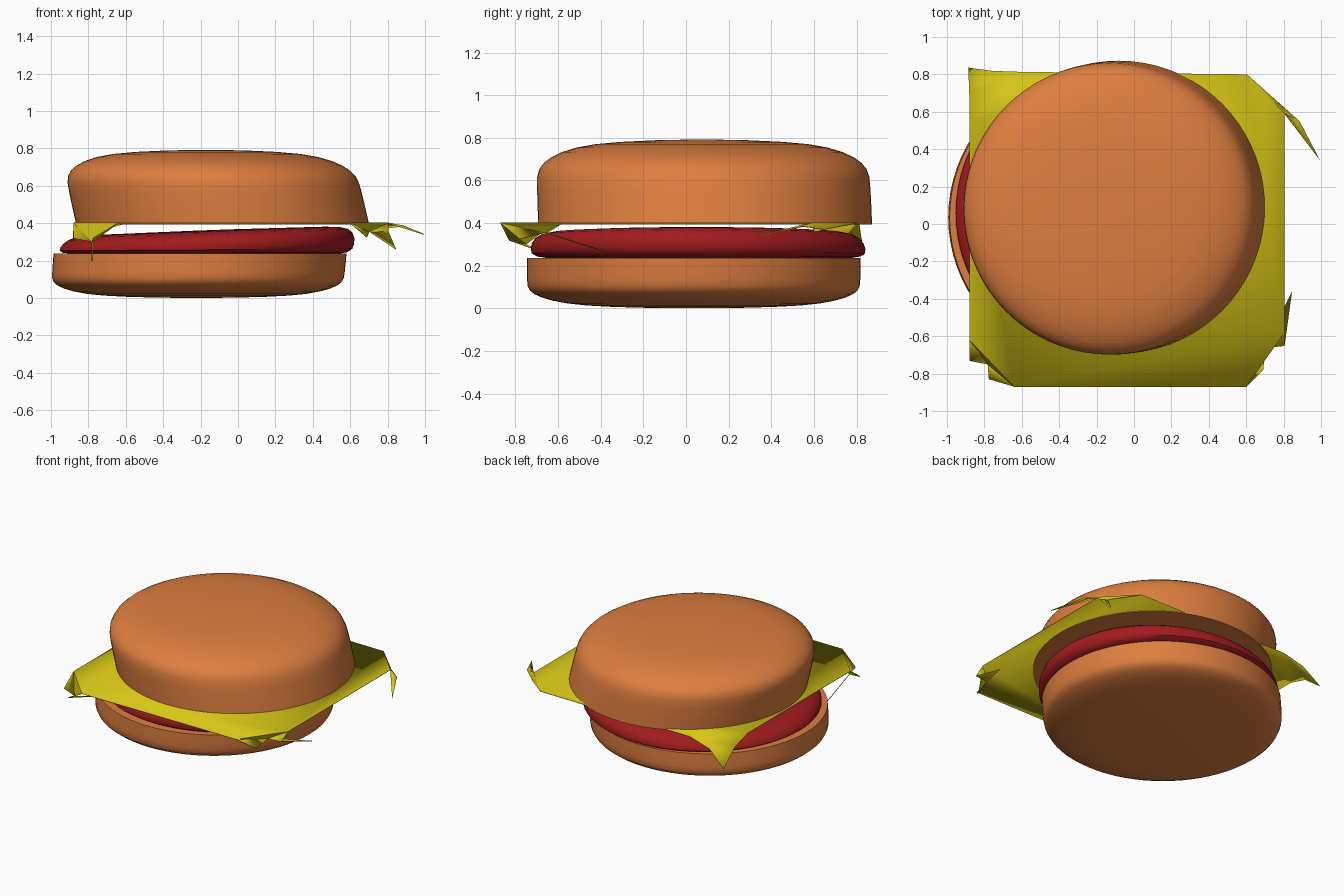
import bpy
import bmesh
from math import sin, cos, pi, radians

if "Cube" in bpy.data.objects:
    bpy.data.objects.remove(bpy.data.objects["Cube"])

SEGMENTS = 72


def material(name, color):
    m = bpy.data.materials.new(name)
    m.diffuse_color = (*color, 1)
    m.use_nodes = True
    m.node_tree.nodes["Principled BSDF"].inputs["Base Color"].default_value = m.diffuse_color
    return m


def finish(name, bm, mat, angle):
    bmesh.ops.recalc_face_normals(bm, faces=bm.faces)
    mesh = bpy.data.meshes.new(name)
    bm.to_mesh(mesh)
    bm.free()
    mesh.materials.append(mat)
    ob = bpy.data.objects.new(name, mesh)
    bpy.context.collection.objects.link(ob)
    bpy.ops.object.select_all(action='DESELECT')
    ob.select_set(True)
    bpy.context.view_layer.objects.active = ob
    bpy.ops.object.shade_smooth_by_angle(angle=radians(angle))
    return ob


def turned(name, profile, place, mat):
    """Revolve (radius, height) points; place maps local points into the stack."""
    bm = bmesh.new()
    rings = []
    for r, h in profile:
        rings.append([bm.verts.new(place(r * cos(2 * pi * i / SEGMENTS),
                                         r * sin(2 * pi * i / SEGMENTS), h))
                      for i in range(SEGMENTS)])
    for a, b in zip(rings, rings[1:]):
        for i in range(SEGMENTS):
            j = (i + 1) % SEGMENTS
            bm.faces.new((a[i], a[j], b[j], b[i]))
    bm.faces.new(rings[0])
    bm.faces.new(rings[-1])
    return finish(name, bm, mat, 40)


bread = material("bread", (0.73, 0.21, 0.05))
meat = material("meat", (0.36, 0.011, 0.013))
yellow = material("cheese_yellow", (0.68, 0.57, 0.008))

# Both bun halves share one profile, height 0 at the cut and 1 at the crust
bun = [(0.783, 0), (0.783, 0.2), (0.782, 0.42), (0.779, 0.56), (0.768, 0.65),
       (0.745, 0.725), (0.71, 0.79), (0.66, 0.85), (0.59, 0.905), (0.50, 0.945),
       (0.38, 0.972), (0.22, 0.991), (0.08, 0.998)]

turned("top_bun", bun,
       lambda x, y, h: (x - 0.082 - 0.09 * h, y + 0.09 - 0.016 * h, 0.393 + 0.399 * h), bread)
turned("bottom_bun", bun,
       lambda x, y, h: (x - 0.203 - 0.02 * h, y + 0.036, 0.237 * (1 - h)), bread)

# Patty leans and gets thicker towards +x
patty = [(0.72, 0), (0.76, 0.05), (0.782, 0.17), (0.785, 0.35), (0.778, 0.55),
         (0.76, 0.75), (0.73, 0.89), (0.68, 0.97), (0.60, 1.0), (0.1, 1.03)]
turned("patty", patty,
       lambda x, y, h: (x - 0.178 + 0.04 * h, y + 0.06 - 0.01 * h,
                        0.237 + h * (0.128 + 0.036 * (x - 0.15))), meat)

# Cheese slice: flat octagon, then each corner's fold points and its triangles
# (indices 0 and 1 are the two octagon points of that corner)
Z = 0.4
corners = [
    # front left
    ([(-0.88, -0.62, Z), (-0.64, -0.87, Z), (-0.88, -0.73, 0.32), (-0.775, -0.83, 0.32),
      (-0.78, -0.75, 0.30), (-0.78, -0.47, 0.19)],
     [(0, 4, 1), (0, 2, 4), (1, 4, 3), (4, 5, 3)]),
    # front right
    ([(0.60, -0.87, Z), (0.805, -0.58, Z), (0.69, -0.78, 0.325), (0.70, -0.66, 0.355),
      (0.805, -0.65, 0.355), (0.845, -0.36, 0.26)],
     [(0, 3, 1), (0, 2, 3), (1, 3, 4), (3, 5, 4)]),
    # back right
    ([(0.805, 0.59, Z), (0.605, 0.80, Z), (0.77, 0.65, 0.37), (0.885, 0.55, 0.385),
      (0.70, 0.60, 0.36), (0.995, 0.34, 0.34)],
     [(0, 2, 1), (0, 3, 2), (2, 4, 0), (0, 5, 3)]),
    # back left
    ([(-0.60, 0.813, Z), (-0.88, 0.55, Z), (-0.76, 0.818, 0.355), (-0.88, 0.70, 0.355),
      (-0.885, 0.835, 0.25)],
     [(0, 2, 3), (0, 3, 1), (2, 4, 3)]),
]
bm = bmesh.new()
outline = []
for points, faces in corners:
    vs = [bm.verts.new(p) for p in points]
    outline += vs[:2]
    for f in faces:
        bm.faces.new([vs[i] for i in f])
bm.faces.new(outline)
cheese = finish("cheese_slice", bm, yellow, 25)
thick = cheese.modifiers.new("thickness", 'SOLIDIFY')
thick.thickness = 0.005
thick.offset = 0
